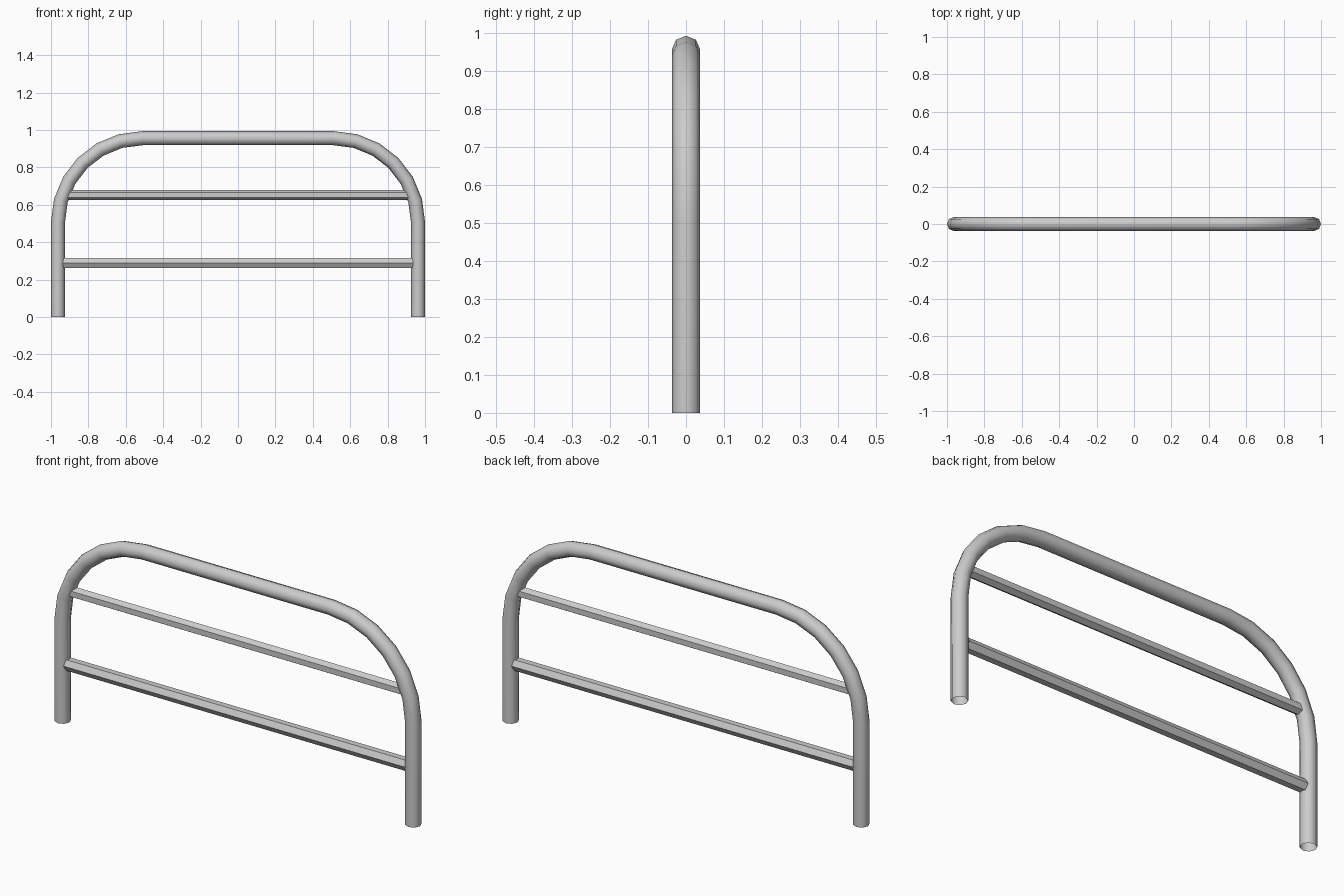
import bpy, bmesh
from math import sin, cos, pi, radians
from mathutils import Vector

if "Cube" in bpy.data.objects:
    bpy.data.objects.remove(bpy.data.objects["Cube"])


def tube(name, path, radius, sides, phase=0.0, capped=False):
    """Sweep a regular polygon along a path lying in the XZ plane."""
    bm = bmesh.new()
    side = Vector((0, 1, 0))
    rings = []
    for i, p in enumerate(path):
        a = (p - path[i - 1]).normalized() if i else None
        b = (path[i + 1] - p).normalized() if i < len(path) - 1 else None
        tangent = ((a or b) + (b or a)).normalized()
        normal = side.cross(tangent)
        rings.append([bm.verts.new(p + radius * (side * cos(t) + normal * sin(t)))
                      for t in (phase + 2 * pi * k / sides for k in range(sides))])
    for r0, r1 in zip(rings, rings[1:]):
        for k in range(sides):
            j = (k + 1) % sides
            bm.faces.new((r0[k], r0[j], r1[j], r1[k]))
    if capped:
        bm.faces.new(rings[0])
        bm.faces.new(rings[-1])
    bmesh.ops.recalc_face_normals(bm, faces=bm.faces)
    mesh = bpy.data.meshes.new(name)
    bm.to_mesh(mesh)
    bm.free()
    obj = bpy.data.objects.new(name, mesh)
    bpy.context.collection.objects.link(obj)
    bpy.ops.object.select_all(action='DESELECT')
    obj.select_set(True)
    bpy.context.view_layer.objects.active = obj
    bpy.ops.object.shade_smooth_by_angle(angle=radians(50))
    return obj


# Bent main tube: two legs, two rounded corners, straight top, open at the feet
R, X, TOP = 0.45, 0.9625, 0.956
STEPS = 6
half = [Vector((-X, 0, 0))]
for i in range(STEPS + 1):
    t = pi / 2 * i / STEPS
    half.append(Vector((-X + R - R * cos(t), 0, TOP - R + R * sin(t))))
path = half + [Vector((-p.x, 0, p.z)) for p in reversed(half)]
tube("frame_tube", path, 0.0375, 8)

# Horizontal rails: lower has flat top, upper has a ridge on top
for name, z, x, r, phase in (("lower_rail", 0.288, 0.935, 0.031, 0.0),
                             ("upper_rail", 0.653, 0.912, 0.0275, pi / 6)):
    tube(name, [Vector((-x, 0, z)), Vector((x, 0, z))], r, 6, phase)
